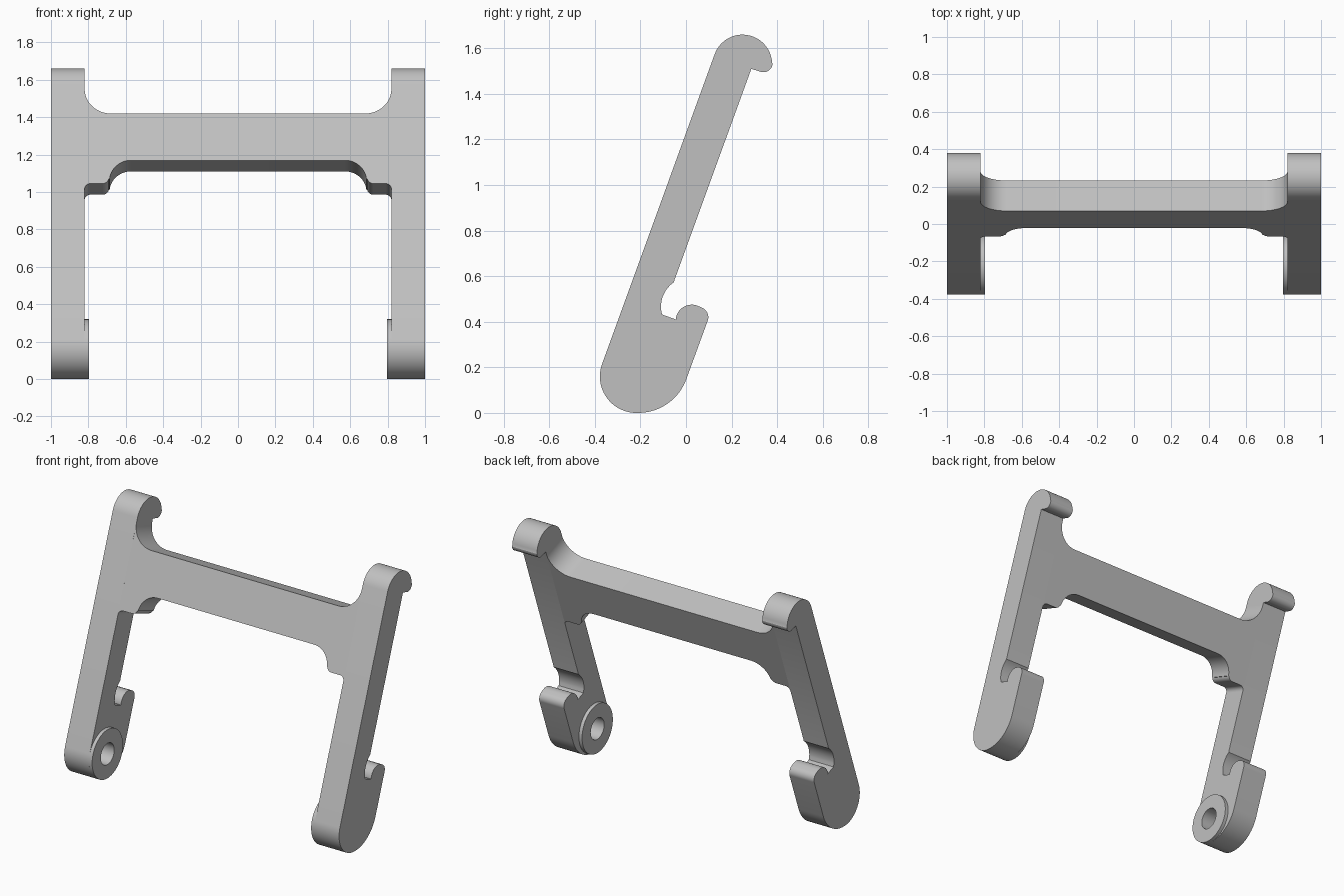
import bpy, bmesh
from math import radians, sin, cos
from mathutils import Vector

if "Cube" in bpy.data.objects:
    bpy.data.objects.remove(bpy.data.objects["Cube"], do_unlink=True)

TILT = radians(20)
FRONT, BACK = -0.42, -0.247      # depth of the two faces of the frame
INNER, OUTER = 0.82, 1.0         # leg width range
PIVOT = (-0.218, 0.16)

grey = bpy.data.materials.new("plain_grey")
grey.use_nodes = True
grey.diffuse_color = (0.53, 0.53, 0.53, 1)
grey.node_tree.nodes["Principled BSDF"].inputs["Base Color"].default_value = (0.53, 0.53, 0.53, 1)


def lean(s, t):
    """Along the leaning frame and through its depth -> (y, z)."""
    return (s * sin(TILT) + t * cos(TILT), s * cos(TILT) - t * sin(TILT))


def arc(center, r, start, end, n=16):
    angles = [radians(start + (end - start) * i / n) for i in range(n + 1)]
    return [(center[0] + r * cos(a), center[1] + r * sin(a)) for a in angles]


def prism(name, loop, shift):
    """Solid made by sweeping a closed 3D loop along a vector."""
    bm = bmesh.new()
    face = bm.faces.new([bm.verts.new(p) for p in loop])
    swept = bmesh.ops.extrude_face_region(bm, geom=[face])["geom"]
    verts = [v for v in swept if isinstance(v, bmesh.types.BMVert)]
    bmesh.ops.translate(bm, verts=verts, vec=Vector(shift))
    bmesh.ops.recalc_face_normals(bm, faces=bm.faces)
    mesh = bpy.data.meshes.new(name)
    bm.to_mesh(mesh)
    bm.free()
    mesh.materials.append(grey)
    obj = bpy.data.objects.new(name, mesh)
    bpy.context.collection.objects.link(obj)
    return obj


def side_prism(name, profile, x0, x1):
    return prism(name, [(x0, y, z) for y, z in profile], (x1 - x0, 0, 0))


def activate(obj):
    bpy.ops.object.select_all(action="DESELECT")
    obj.select_set(True)
    bpy.context.view_layer.objects.active = obj


def cut(obj, cutter):
    activate(obj)
    mod = obj.modifiers.new("pivot_hole", "BOOLEAN")
    mod.operation = "DIFFERENCE"
    mod.solver = "EXACT"
    mod.object = cutter
    bpy.ops.object.modifier_apply(modifier=mod.name)


def smooth(obj):
    activate(obj)
    bpy.ops.object.shade_smooth_by_angle(angle=radians(25))


# Leg side profile: top hook, back edge, notch, lower hook, rounded foot
leg_profile = (
    arc((0.248, 1.53), 0.13, 160, 3, 24)
    + arc((0.34, 1.535), 0.04, -5, -110, 12)
    + [lean(1.517, BACK), lean(0.528, BACK)]
    + arc((0.022, 0.465), 0.132, 124, 185, 12)
    + [(-0.105, 0.432), (-0.045, 0.41)]
    + arc((0.025, 0.405), 0.07, 170, 66)
    + arc((0.053, 0.42), 0.045, 66, -20, 12)
    + arc((-0.21, 0.225), 0.225, -20, -88, 20)
    + arc(PIVOT, 0.16, -90, -200, 24)
)

# Legs with a pivot boss and a blind hole on the inner side
for side, label in ((1, "left"), (-1, "right")):
    leg = side_prism(label + "_leg", leg_profile, side * INNER, side * OUTER)
    boss = side_prism(label + "_pivot_boss", arc(PIVOT, 0.16, 0, 360, 48)[:-1],
                      side * 0.797, side * INNER)
    drill = side_prism("hole_cutter", arc(PIVOT, 0.07, 0, 360, 32)[:-1],
                       side * 0.75, side * 0.94)
    drill.hide_render = True
    for part in (leg, boss):
        cut(part, drill)
        smooth(part)
    bpy.data.objects.remove(drill, do_unlink=True)

# Crossbar outline (across, along the lean), half then mirrored
half = (
    arc((0.68, 1.498), 0.14, -90, 0)
    + arc((0.79, 0.929), 0.03, 0, 90, 8)
    + arc((0.725, 0.994), 0.035, -90, -165, 8)
    + arc((0.57, 0.975), 0.117, 5, 90)
)
outline = half + [(-x, s) for x, s in reversed(half)]
depth = lean(0, BACK - FRONT)
crossbar = prism("crossbar", [(x, *lean(s, FRONT)) for x, s in outline], (0, *depth))
smooth(crossbar)
